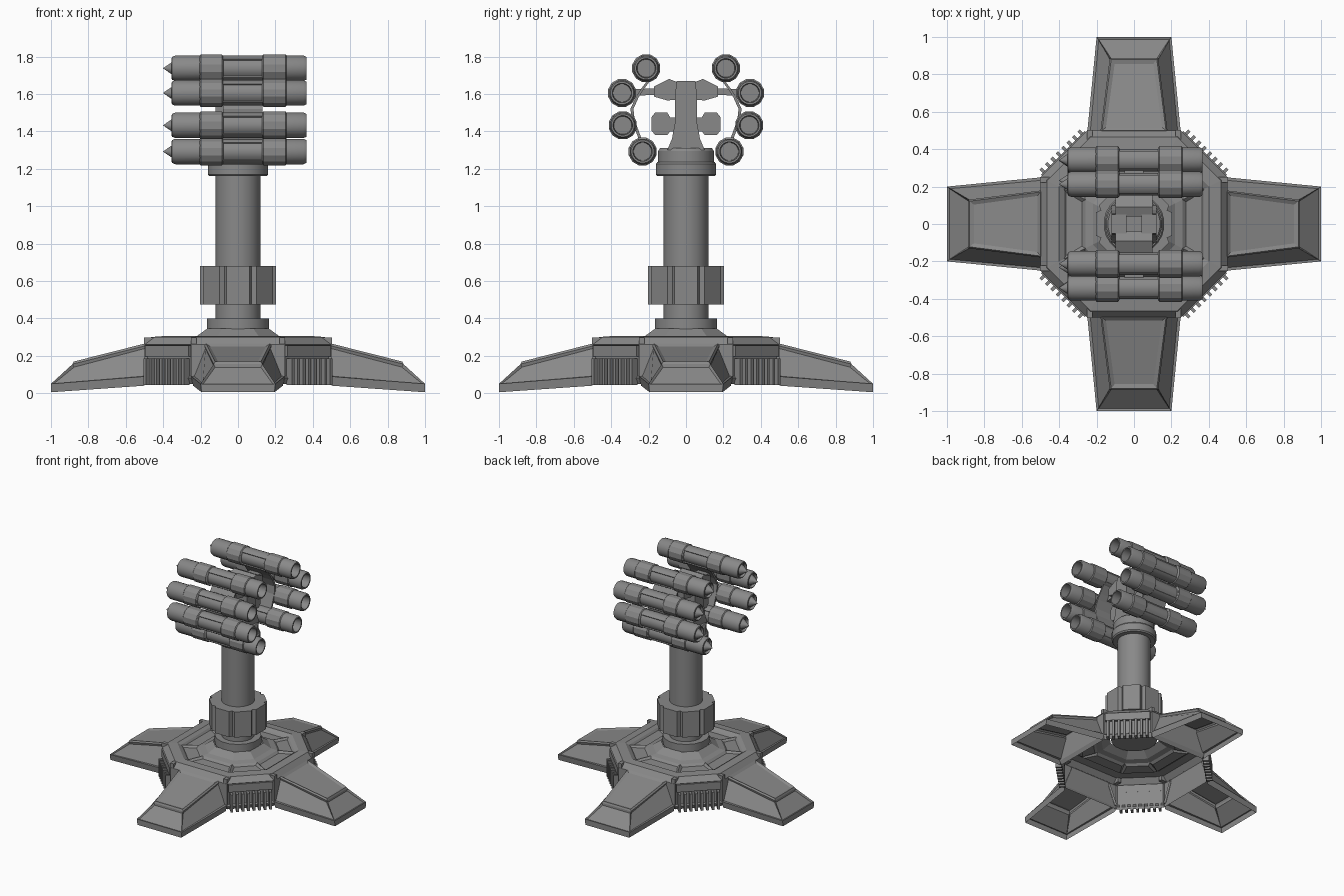
import bpy, bmesh
from math import sin, cos, pi, radians
from mathutils import Matrix, Vector

cube = bpy.data.objects.get("Cube")
if cube:
    bpy.data.objects.remove(cube, do_unlink=True)

grey = bpy.data.materials.new("gunmetal grey")
grey.use_nodes = True
grey.diffuse_color = (0.25, 0.25, 0.25, 1)
grey.node_tree.nodes["Principled BSDF"].inputs["Base Color"].default_value = (0.25, 0.25, 0.25, 1)


def finish(bm, name, smooth=False, recalc=True):
    if recalc:
        bmesh.ops.recalc_face_normals(bm, faces=bm.faces)
    mesh = bpy.data.meshes.new(name)
    bm.to_mesh(mesh)
    bm.free()
    mesh.materials.append(grey)
    ob = bpy.data.objects.new(name, mesh)
    bpy.context.collection.objects.link(ob)
    if smooth:
        bpy.ops.object.select_all(action='DESELECT')
        ob.select_set(True)
        bpy.context.view_layer.objects.active = ob
        bpy.ops.object.shade_smooth_by_angle(angle=radians(32))
    return ob


def loft(rings, caps=True):
    """Skin a list of closed rings; returns the bmesh and a face list per band."""
    bm = bmesh.new()
    vs = [[bm.verts.new(p) for p in ring] for ring in rings]
    n = len(vs[0])
    bands = [[bm.faces.new((a[i], a[(i + 1) % n], b[(i + 1) % n], b[i])) for i in range(n)]
             for a, b in zip(vs, vs[1:])]
    if caps:
        bm.faces.new(vs[0][::-1])
        bm.faces.new(vs[-1])
    return bm, bands


def circle(r, h, n):
    return [(r * cos(2 * pi * (i + .5) / n), r * sin(2 * pi * (i + .5) / n), h) for i in range(n)]


def turned(name, profile, n, smooth=True):
    bm, _ = loft([circle(r, h, n) for r, h in profile])
    return finish(bm, name, smooth)


def prism(name, pts, x0, x1):
    """Extrude a (y, z) outline along x."""
    bm, _ = loft([[(x, y, z) for y, z in pts] for x in (x0, x1)])
    return finish(bm, name)


def octagon(a, z):
    b = a / 2
    return [(x, y, z) for x, y in ((a, -b), (a, b), (b, a), (-b, a), (-a, b), (-a, -b), (-b, -a), (b, -a))]


def inset(bm, faces, thickness, depth):
    bmesh.ops.inset_individual(bm, faces=faces, thickness=thickness, depth=depth)


# Hollow octagonal base with a dished deck
deck = [(.485, .05), (.5, .08), (.5, .26), (.465, .3), (.4, .305), (.375, .29),
        (.26, .295), (.22, .305), (.165, .345)]
bm, bands = loft([octagon(a, z) for a, z in deck], caps=False)
bmesh.ops.recalc_face_normals(bm, faces=bm.faces)
inset(bm, bands[5], .022, -.015)
inset(bm, bands[1][1::2], .015, -.012)
finish(bm, "base_body", recalc=False)

# Four legs and four vent banks
for k in range(4):
    turn = Matrix.Rotation(k * pi / 2, 4, 'Z')
    bm = bmesh.new()
    half = [(.5, .24, .04), (.49, .25, .09), (.49, .18, .255),
            (1, .195, .005), (1, .2, .05), (.885, .13, .155)]
    L = [bm.verts.new(p) for p in half]
    R = [bm.verts.new((x, -y, z)) for x, y, z in half]
    for s, flip in ((L, 1), (R, -1)):
        bm.faces.new([s[0], s[1], s[4], s[3]][::flip])
    slopes = [bm.faces.new([s[1], s[2], s[5], s[4]][::f]) for s, f in ((L, 1), (R, -1))]
    slopes.append(bm.faces.new((L[4], L[5], R[5], R[4])))
    bm.faces.new((L[3], L[4], R[4], R[3]))
    top = bm.faces.new((L[2], R[2], R[5], L[5]))
    bmesh.ops.recalc_face_normals(bm, faces=bm.faces)
    bm.normal_update()
    if top.normal.z < 0:
        bmesh.ops.reverse_faces(bm, faces=bm.faces)
    inset(bm, slopes, .014, -.012)
    inset(bm, [top], .012, .012)
    inset(bm, [top], .028, -.01)
    bm.transform(turn)
    finish(bm, f"leg_{k + 1}", recalc=False)

    bm = bmesh.new()
    for i in range(8):
        place = Matrix.Translation((.54, (i - 3.5) * .041, .115)) @ Matrix.Diagonal((.045, .018, .14, 1))
        bmesh.ops.create_cube(bm, size=1, matrix=place)
    # header block over the fins
    bmesh.ops.create_cube(bm, size=1, matrix=Matrix.Translation((.528, 0, .225)) @ Matrix.Diagonal((.02, .33, .06, 1)))
    bm.transform(turn @ Matrix.Rotation(pi / 4, 4, 'Z'))
    finish(bm, f"vent_fins_{k + 1}")

    # ridge blocks on the deck corners
    for s in (-1, 1):
        bm = bmesh.new()
        bmesh.ops.create_cube(bm, size=1, matrix=Matrix.Translation((.475, s * .237, .28)) @ Matrix.Diagonal((.055, .03, .035, 1)))
        bm.transform(turn)
        finish(bm, "deck_corner_block")

# Column
turned("column_foot", [(.17, .335), (.17, .4)], 16)
turned("column", [(.12, .34), (.12, 1.2)], 32)
turned("column_head_flange", [(.155, 1.16), (.163, 1.17), (.163, 1.225), (.155, 1.235)], 24)
turned("column_head", [(.15, 1.23), (.15, 1.295), (.14, 1.31)], 24)


def notched(z):
    return [(r * cos(radians(k * 45 + a)), r * sin(radians(k * 45 + a)), z)
            for k in range(8) for a, r in ((-17, .213), (17, .213), (22.5, .192))]


bm, _ = loft([notched(.475), notched(.68)])
finish(bm, "column_collar")

# Yoke: two prongs with a pivot between them
prong = [(.1, 1.3), (.075, 1.36), (.06, 1.44), (.06, 1.58), (.05, 1.67)]
prong += [(-y, z) for y, z in reversed(prong)]
prism("yoke_prong_left", prong, .04, .12)
prism("yoke_prong_right", prong, -.12, -.04)
prism("yoke_core", [(-.05, 1.3), (.05, 1.3), (.05, 1.62), (-.05, 1.62)], -.05, .05)

arm = [(.04, 1.57), (.1, 1.565), (.17, 1.585), (.17, 1.64), (.09, 1.68), (.04, 1.66)]
rod = [(.16, 1.595), (.29, 1.59), (.29, 1.625), (.16, 1.63)]
motor = [(.05, 1.4), (.085, 1.4), (.1, 1.38), (.165, 1.38), (.185, 1.405), (.185, 1.475),
         (.165, 1.5), (.1, 1.5), (.085, 1.475), (.05, 1.475)]
rail = [(.2, 1.68), (.245, 1.62), (.27, 1.58), (.297, 1.52), (.29, 1.46), (.25, 1.35), (.22, 1.34)]
rail += [(y - .016, z) for y, z in reversed(rail)]
for side, s in (("back", 1), ("front", -1)):
    for name, pts, x0, x1 in (("cross_arm", arm, -.1, .1), ("arm_rod", rod, -.05, .05),
                              ("side_motor", motor, -.07, .07), ("rocket_rail", rail, -.08, .13)):
        prism(f"{name}_{side}", [(s * y, z) for y, z in pts], x0, x1)

# Rockets: open tube at one end, pointed nose at the other
body = [(.001, -.4), (.034, -.352), (.04, -.335), (.05, -.335), (.055, -.355), (.062, -.352),
        (.069, -.335), (.069, -.08), (.069, .13), (.069, .35), (.062, .365), (.052, .365),
        (.048, .29), (.001, .29)]
lay = Matrix.Rotation(pi / 2, 4, 'Y')
for y, z in ((.213, 1.737), (.342, 1.605), (.338, 1.432), (.232, 1.292)):
    for s in (-1, 1):
        place = Matrix.Translation((0, s * y, z))
        bm, bands = loft([circle(r, h, 20) for r, h in body])
        bmesh.ops.recalc_face_normals(bm, faces=bm.faces)
        # recessed strips along the middle
        strips = [f for f in bands[7] if abs(f.normal.y) > .8]
        bmesh.ops.inset_region(bm, faces=strips, thickness=.003, depth=-.008)
        bm.transform(place @ lay)
        finish(bm, "rocket", smooth=True, recalc=False)
        for x0, x1 in ((-.205, -.08), (.13, .26)):
            band = turned("rocket_band", [(.07, x0), (.077, x0 + .006), (.077, x1 - .006), (.07, x1)], 12, False)
            band.data.transform(place @ lay)
